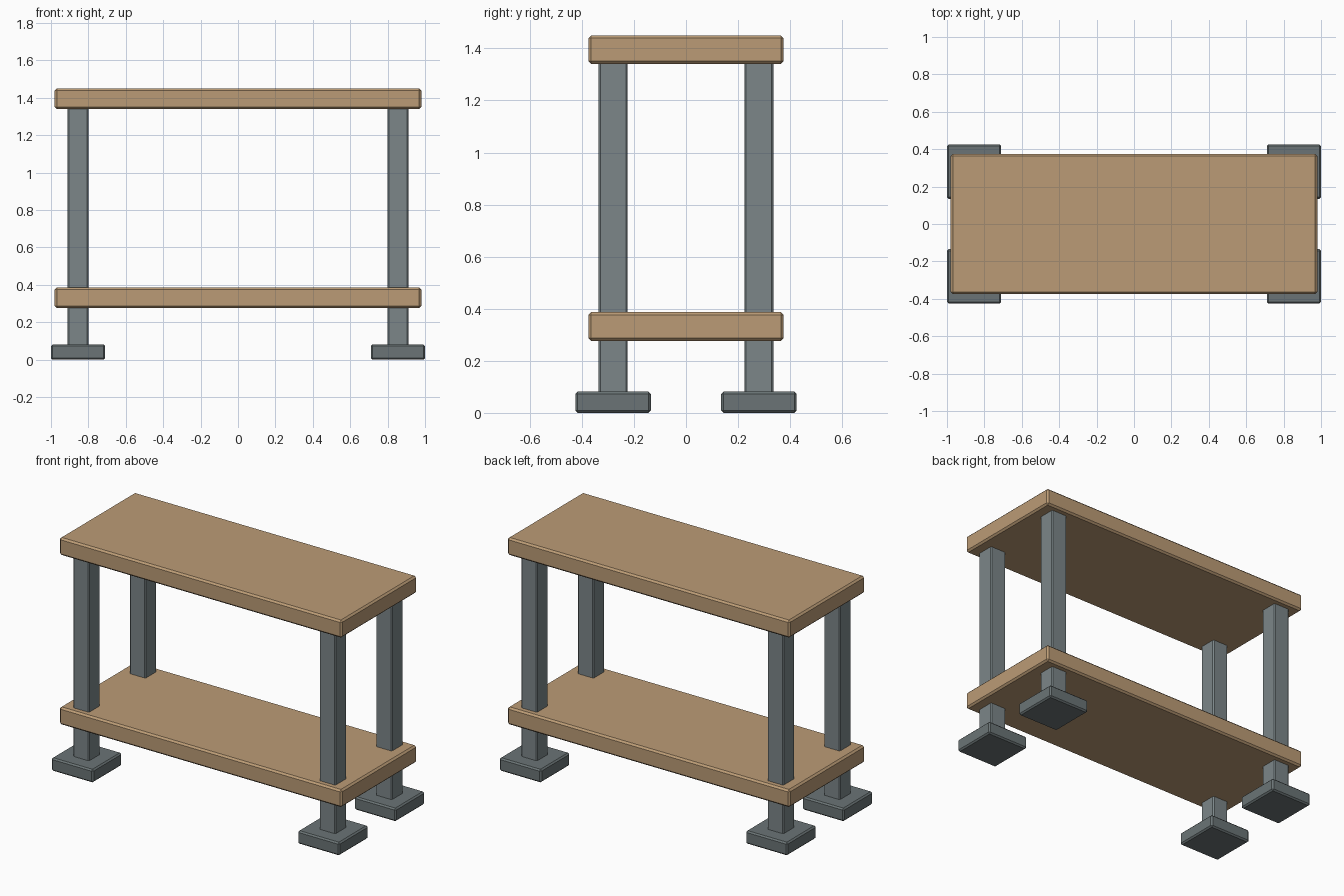
import bpy

if "Cube" in bpy.data.objects:
    bpy.data.objects.remove(bpy.data.objects["Cube"])


def material(name, color):
    mat = bpy.data.materials.new(name)
    mat.diffuse_color = (*color, 1)
    mat.use_nodes = True
    mat.node_tree.nodes["Principled BSDF"].inputs["Base Color"].default_value = mat.diffuse_color
    return mat


wood = material("wood", (0.50, 0.33, 0.18))
metal = material("metal", (0.20, 0.24, 0.25))
dark_metal = material("dark_metal", (0.145, 0.175, 0.18))


def box(name, x, y, z0, z1, width, depth, bevel, mat):
    """Chamfered box between heights z0 and z1."""
    bpy.ops.mesh.primitive_cube_add(size=1, location=(x, y, (z0 + z1) / 2))
    ob = bpy.context.object
    ob.name = name
    ob.scale = (width, depth, z1 - z0)
    bpy.ops.object.transform_apply(location=False, rotation=False, scale=True)
    mod = ob.modifiers.new("chamfer", 'BEVEL')
    mod.width = bevel
    mod.segments = 1
    ob.data.materials.append(mat)
    return ob


# Top board and lower shelf
box("table_top", 0, 0, 1.34, 1.45, 1.96, 0.75, 0.011, wood)
box("lower_shelf", 0, 0, 0.277, 0.387, 1.96, 0.75, 0.011, wood)

# Four legs, each on a square foot
for sx, side in ((-1, "left"), (1, "right")):
    for sy, end in ((-1, "front"), (1, "back")):
        x, y = sx * 0.855, sy * 0.28
        box(f"{end}_{side}_leg", x, y, 0.06, 1.36, 0.112, 0.112, 0.007, metal)
        box(f"{end}_{side}_foot", x, y, 0, 0.082, 0.29, 0.29, 0.009, dark_metal)
